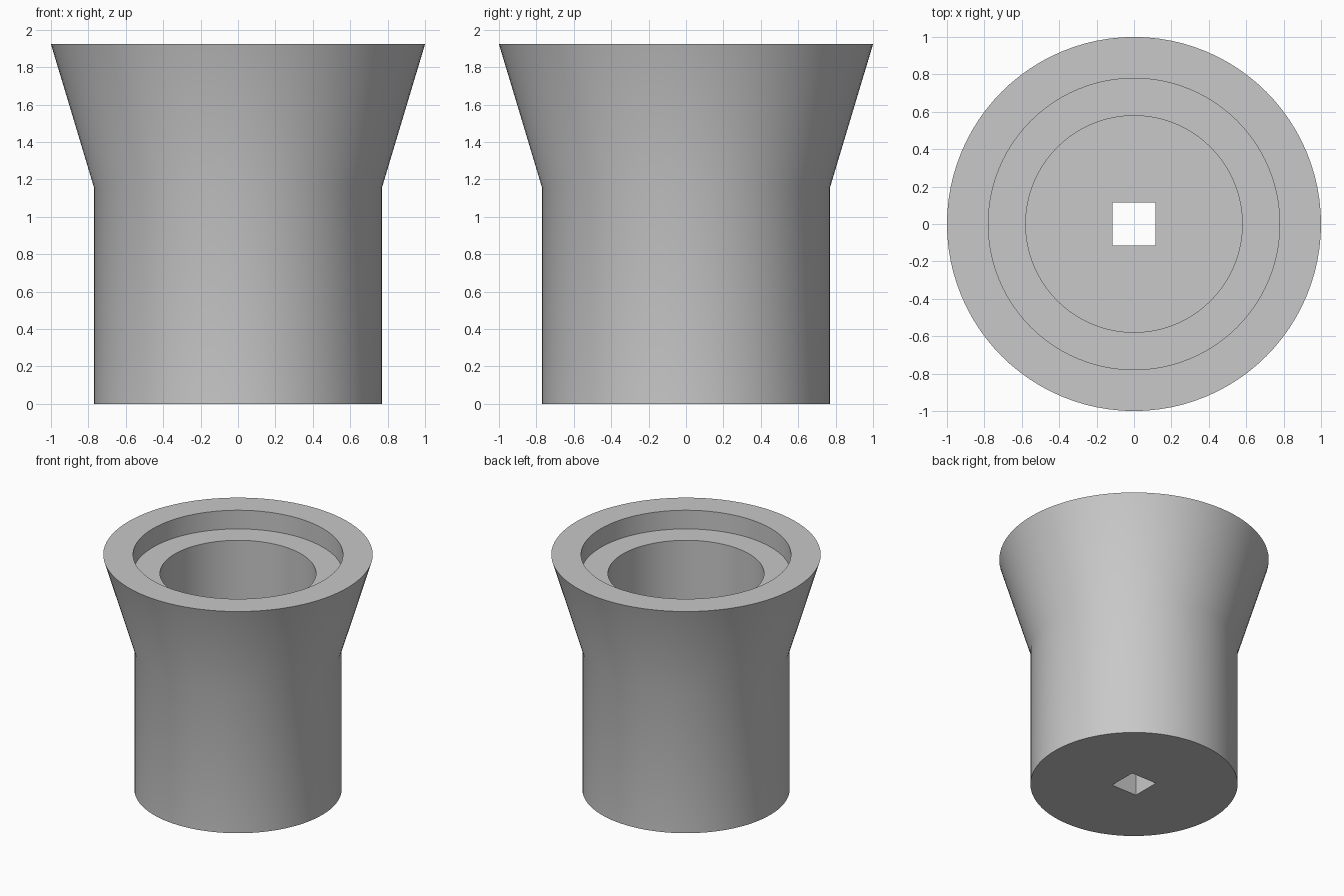
import bpy
import bmesh
from math import radians, tau

default = bpy.data.objects.get("Cube")
if default:
    bpy.data.objects.remove(default, do_unlink=True)

SEGMENTS = 96
HEIGHT = 1.923
FLOOR = 0.385      # thickness of the base under the bore
SHELF = 1.77       # height of the step inside the rim
HOLE = 0.23        # side of the square hole

grey = bpy.data.materials.new("plain_grey")
grey.use_nodes = True
colour = (0.58, 0.58, 0.58, 1)
grey.diffuse_color = colour
grey.node_tree.nodes["Principled BSDF"].inputs["Base Color"].default_value = colour


def lathe(name, profile):
    """Spin an (r, z) profile around the z axis into a closed solid."""
    bm = bmesh.new()
    verts = [bm.verts.new((r, 0, z)) for r, z in profile]
    edges = [bm.edges.new(pair) for pair in zip(verts, verts[1:])]
    bmesh.ops.spin(bm, geom=verts + edges, cent=(0, 0, 0), axis=(0, 0, 1),
                   angle=tau, steps=SEGMENTS, use_merge=True)
    bmesh.ops.remove_doubles(bm, verts=bm.verts, dist=0.0001)
    bmesh.ops.recalc_face_normals(bm, faces=bm.faces)
    mesh = bpy.data.meshes.new(name)
    bm.to_mesh(mesh)
    bm.free()
    obj = bpy.data.objects.new(name, mesh)
    bpy.context.collection.objects.link(obj)
    mesh.materials.append(grey)
    return obj


# Flared cup: straight body, conical top, stepped bore
cup = lathe("flared_cup", [
    (0, 0), (0.769, 0), (0.769, 1.154), (1, HEIGHT),
    (0.779, HEIGHT), (0.779, SHELF), (0.579, SHELF), (0.579, FLOOR), (0, FLOOR),
])

# Square hole through the base
bpy.ops.mesh.primitive_cube_add(size=1, location=(0, 0, FLOOR / 2))
cutter = bpy.context.object
cutter.name = "square_hole_cutter"
cutter.scale = (HOLE, HOLE, FLOOR + 0.2)
cutter.hide_render = True
cutter.data.materials.append(grey)

cut = cup.modifiers.new("square_hole", "BOOLEAN")
cut.operation = "DIFFERENCE"
cut.solver = "EXACT"
cut.object = cutter

bpy.ops.object.select_all(action="DESELECT")
cup.select_set(True)
bpy.context.view_layer.objects.active = cup
bpy.ops.object.modifier_apply(modifier=cut.name)
bpy.data.objects.remove(cutter, do_unlink=True)
bpy.ops.object.shade_smooth_by_angle(angle=radians(30))
